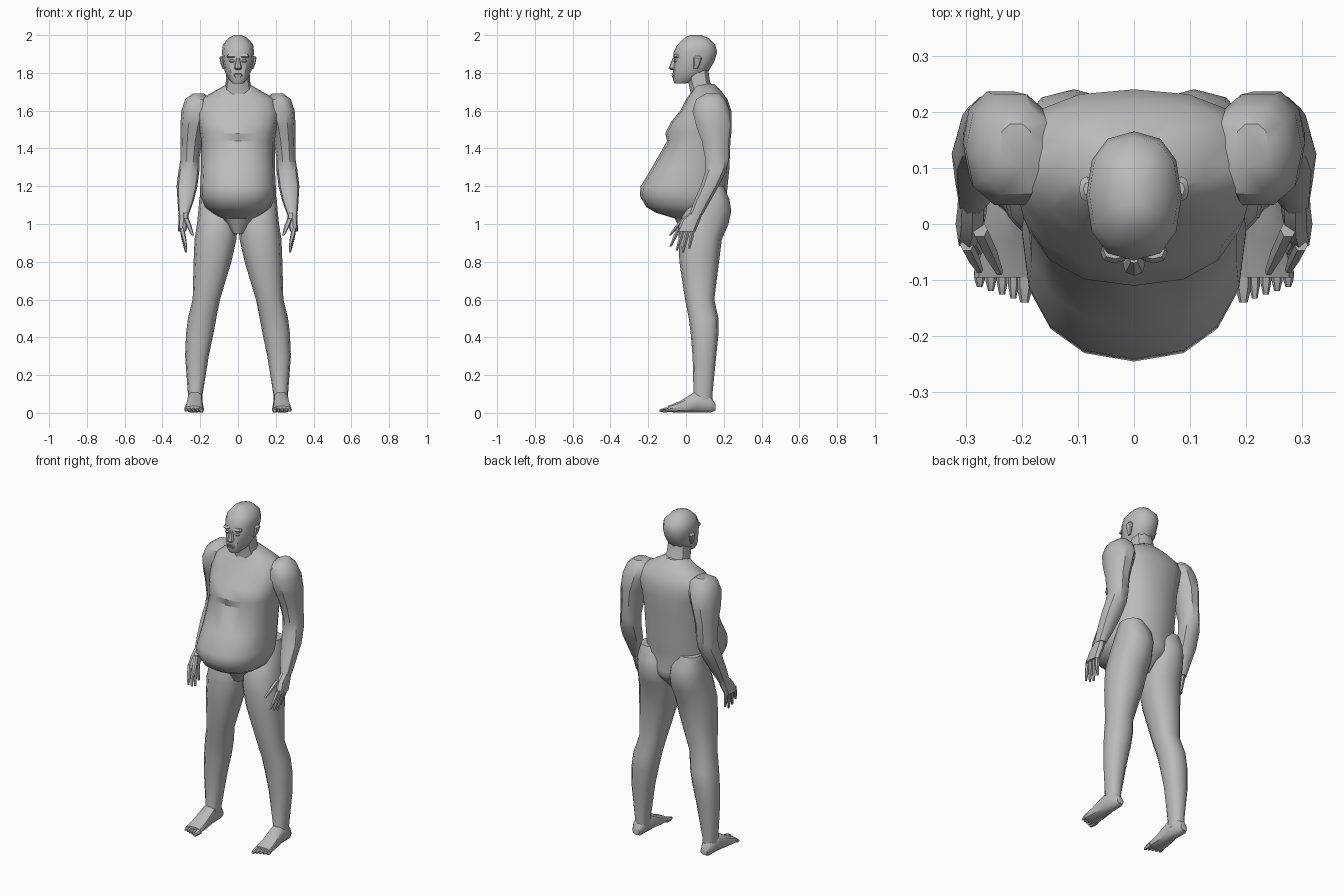
import bpy
import bmesh
from math import sin, cos, pi, radians, copysign

if "Cube" in bpy.data.objects:
    bpy.data.objects.remove(bpy.data.objects["Cube"], do_unlink=True)

GREY = (0.5, 0.5, 0.5, 1)
skin = bpy.data.materials.new("plain grey")
skin.use_nodes = True
skin.diffuse_color = GREY
skin.node_tree.nodes["Principled BSDF"].inputs["Base Color"].default_value = GREY


def soften(value, power):
    return copysign(abs(value) ** power, value)


def loft(name, rings, sides=12, side=1, along_y=False, power=0.85, crease=38):
    """Skin rounded sections; each is (station, x min, x max, low, high)."""
    bm = bmesh.new()
    loops = []
    for station, x_min, x_max, low, high in rings:
        loop = []
        for i in range(sides):
            angle = 2 * pi * i / sides
            x = (x_min + x_max) / 2 + (x_max - x_min) / 2 * soften(cos(angle), power)
            other = (low + high) / 2 + (high - low) / 2 * soften(sin(angle), power)
            point = (x * side, station, other) if along_y else (x * side, other, station)
            loop.append(bm.verts.new(point))
        loops.append(loop)
    for first, second in zip(loops, loops[1:]):
        for i in range(sides):
            j = (i + 1) % sides
            bm.faces.new((first[i], first[j], second[j], second[i]))
    bm.faces.new(loops[0])
    bm.faces.new(loops[-1])
    bmesh.ops.recalc_face_normals(bm, faces=bm.faces[:])
    for face in bm.faces:
        face.smooth = True
    for edge in bm.edges:
        edge.smooth = edge.calc_face_angle(0) < radians(crease)
    mesh = bpy.data.meshes.new(name)
    bm.to_mesh(mesh)
    bm.free()
    mesh.materials.append(skin)
    obj = bpy.data.objects.new(name, mesh)
    bpy.context.collection.objects.link(obj)
    return obj


def centred(name, rings, **options):
    """Symmetric part; each section is (station, half width, low, high)."""
    return loft(name, [(s, -w, w, a, b) for s, w, a, b in rings], **options)


def digit(name, start, end, thick, side, along_y=False):
    """Tapered finger or toe between two points, with a knuckle halfway."""
    rings = []
    for t, r in ((0, thick), (0.5, thick * 0.95), (1, thick * 0.5)):
        x, y, z = (a + (b - a) * t for a, b in zip(start, end))
        station, other = (y, z) if along_y else (z, y)
        rings.append((station, x - r, x + r, other - r, other + r))
    return loft(name, rings, sides=6, side=side, along_y=along_y)


# Torso with overhanging chest and a big belly
centred("torso", [
    (1.74, .06, .04, .15), (1.70, .13, .03, .19), (1.66, .20, .0, .22),
    (1.60, .22, -.03, .24), (1.54, .21, -.08, .24), (1.48, .20, -.11, .24),
    (1.44, .195, -.10, .235), (1.3, .195, -.18, .23), (1.2, .20, -.24, .22),
    (1.15, .20, -.245, .215), (1.09, .175, -.21, .22), (1.06, .14, -.16, .22),
    (1.03, .1, -.06, .2), (.95, .03, -.02, .12),
], sides=16)

# Neck and head
centred("neck", [
    (1.64, .09, .02, .19), (1.7, .075, .02, .16), (1.75, .065, .01, .13),
    (1.82, .06, .0, .12),
], sides=10)
centred("head", [
    (1.745, .03, -.06, .0), (1.765, .05, -.07, .07), (1.81, .07, -.07, .12),
    (1.86, .08, -.065, .15), (1.91, .085, -.065, .165), (1.95, .08, -.045, .155),
    (1.985, .05, -.01, .12), (2, .02, .02, .08),
])

# Face details
centred("nose", [
    (1.815, .012, -.08, -.05), (1.825, .02, -.092, -.05), (1.88, .008, -.07, -.05),
], sides=8, crease=30)
centred("upper_lip", [(1.79, .026, -.072, -.05), (1.797, .015, -.079, -.05)], sides=8)
centred("lower_lip", [(1.776, .014, -.074, -.05), (1.786, .024, -.076, -.05)], sides=8)
for label, side in (("left", 1), ("right", -1)):
    loft(label + "_brow", [
        (1.88, .012, .055, -.06, -.03), (1.888, .01, .06, -.07, -.03),
        (1.9, .012, .055, -.062, -.03),
    ], sides=8, side=side)
    loft(label + "_eye", [
        (1.855, .022, .042, -.06, -.04), (1.863, .015, .048, -.066, -.04),
        (1.871, .022, .042, -.06, -.04),
    ], sides=8, side=side)
    loft(label + "_ear", [
        (1.82, .07, .08, .04, .06), (1.85, .07, .092, .04, .075),
        (1.88, .07, .098, .04, .085), (1.89, .07, .09, .05, .075),
    ], sides=8, side=side)

    # Arm from the shoulder cap to the wrist and palm
    loft(label + "_arm", [
        (1.69, .18, .24, .1, .18), (1.66, .14, .28, .05, .21),
        (1.6, .14, .3, .03, .235), (1.52, .17, .305, .05, .24),
        (1.44, .19, .305, .08, .23), (1.34, .205, .305, .1, .23),
        (1.28, .205, .315, .1, .215), (1.2, .215, .325, .075, .175),
        (1.12, .235, .32, .04, .13), (1.05, .26, .315, .015, .09),
    ], sides=10, side=side)
    loft(label + "_palm", [
        (1.06, .262, .313, .02, .088), (1.02, .262, .315, -.025, .075),
        (.96, .275, .318, -.05, .05),
    ], sides=8, side=side)
    for i, finger in enumerate(("index", "middle", "ring", "little")):
        y = -.037 + i * .025
        tip = (.275, y - .045 + i * .008, (.88, .86, .85, .87)[i])
        digit(f"{label}_{finger}_finger", (.298, y, .98), tip, .012, side)
    digit(label + "_thumb", (.275, -.01, 1.03), (.24, -.085, .94), .014, side)

    # Leg from the buttock to the ankle
    loft(label + "_leg", [
        (1.2, .06, .19, .06, .2), (1.13, .015, .205, .03, .23),
        (1.07, .005, .21, -.01, .24), (1, .003, .217, -.035, .225),
        (.92, .008, .23, -.04, .19), (.8, .035, .235, -.035, .175),
        (.6, .095, .24, -.005, .15), (.5, .115, .265, .015, .172),
        (.42, .13, .275, .025, .172), (.3, .155, .28, .035, .16),
        (.1, .187, .265, .04, .14), (.05, .19, .265, .03, .14),
    ], side=side)

    # Foot and toes
    loft(label + "_foot", [
        (.155, .205, .25, .012, .05), (.13, .195, .265, 0, .09),
        (.05, .187, .27, 0, .115), (-.03, .183, .28, 0, .065),
        (-.095, .18, .285, .004, .036),
    ], sides=10, side=side, along_y=True)
    for i in range(5):
        thick = .015 if i == 0 else .01
        x = .195 + i * .02
        digit(f"{label}_toe_{i + 1}", (x, -.085, .018),
              (x, -.14 + i * .007, .012), thick, side, along_y=True)
